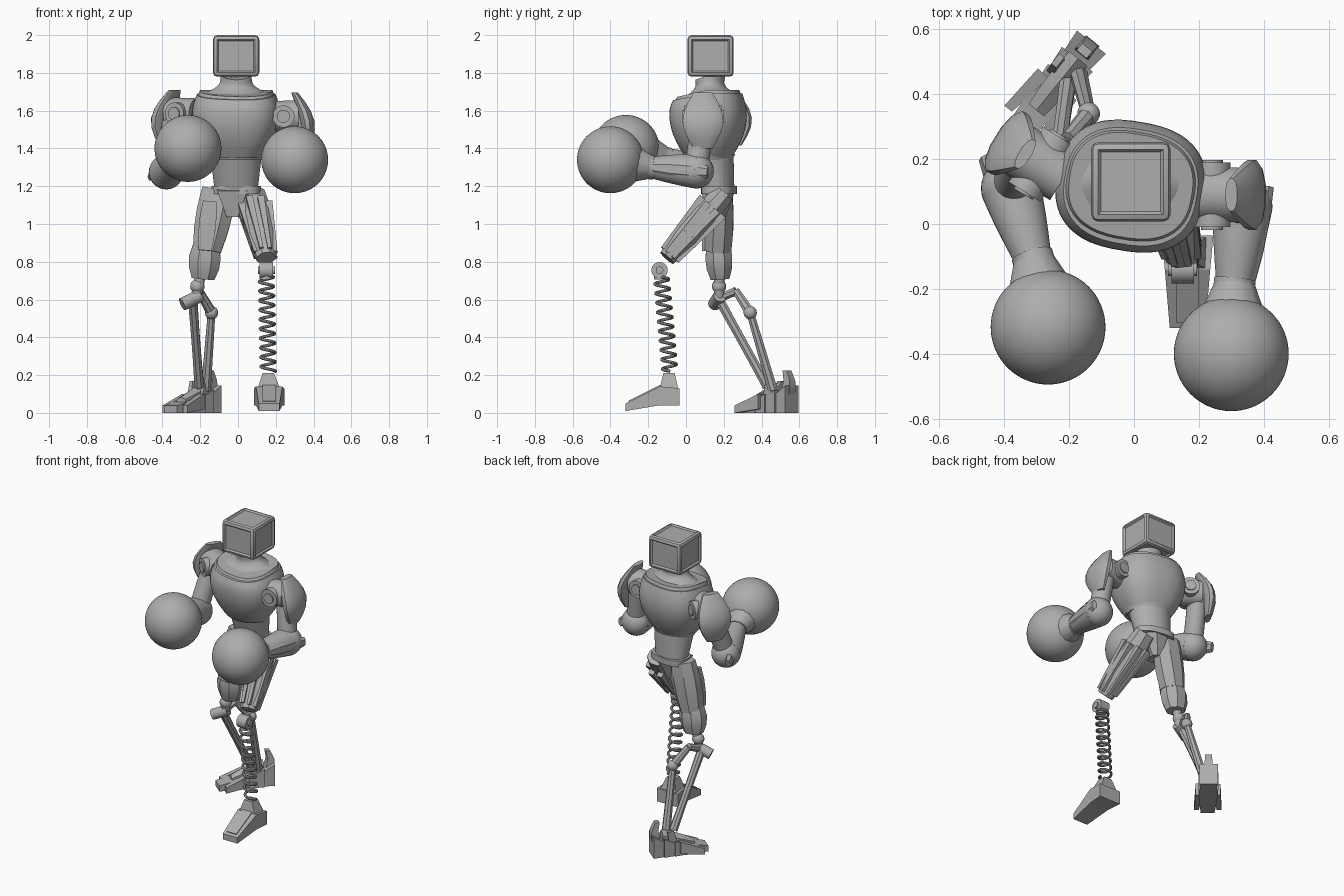
import bpy, bmesh, math
from mathutils import Vector, Matrix

cube = bpy.data.objects.get("Cube")
if cube:
    bpy.data.objects.remove(cube, do_unlink=True)

color = (.42, .42, .42, 1)
grey = bpy.data.materials.new("plain_grey")
grey.use_nodes = True
grey.diffuse_color = color
grey.node_tree.nodes["Principled BSDF"].inputs["Base Color"].default_value = color
parts = []
UP = Vector((0, 0, 1))
ACROSS = Vector((1, 0, 0))


def add(name, bm):
    bmesh.ops.recalc_face_normals(bm, faces=bm.faces)
    mesh = bpy.data.meshes.new(name)
    bm.to_mesh(mesh)
    bm.free()
    mesh.materials.append(grey)
    part = bpy.data.objects.new(name, mesh)
    bpy.context.collection.objects.link(part)
    parts.append(part)


def swell(amount):
    """Scale rule that grows (or pinches) the middle of a limb."""
    return lambda t: 1 + amount * math.sin(math.pi * t)


def signed_power(value, power):
    return math.copysign(abs(value) ** (2 / power), value)


def limb(name, start, end, size, end_size=None, shape=swell(0), sides=8, steps=3,
         power=2, ref=None, axis=None, bow=Vector(), warp=None):
    """Tapered, optionally swelling and bowed tube between two points."""
    start, end, size = Vector(start), Vector(end), Vector(size)
    end_size = Vector(end_size or size)
    along = Vector(axis or end - start).normalized()
    side = Vector(ref or (UP if abs(along.x) > .8 else ACROSS))
    side = (side - along * side.dot(along)).normalized()
    depth = along.cross(side)
    flat = 1 / math.cos(math.pi / sides)
    bm = bmesh.new()
    rings = []
    for step in range(steps + 1):
        t = step / steps
        width, thick = size.lerp(end_size, t) * shape(t) * flat
        center = start.lerp(end, t) + bow * math.sin(math.pi * t)
        ring = []
        for i in range(sides):
            angle = math.tau * (i + .5) / sides
            point = (center + side * width * signed_power(math.cos(angle), power)
                     + depth * thick * signed_power(math.sin(angle), power))
            ring.append(bm.verts.new(warp(point) if warp else point))
        rings.append(ring)
    for low, high in zip(rings, rings[1:]):
        for i in range(sides):
            j = (i + 1) % sides
            bm.faces.new((low[i], low[j], high[j], high[i]))
    bm.faces.new(rings[0])
    bm.faces.new(rings[-1])
    add(name, bm)


def rod(name, start, end, radius, end_radius=None, sides=24):
    end_radius = end_radius or radius
    limb(name, start, end, (radius, radius), (end_radius, end_radius), sides=sides, steps=1)


def ball(name, center, radius, segments=32):
    bm = bmesh.new()
    bmesh.ops.create_uvsphere(bm, u_segments=segments, v_segments=segments // 2,
                              radius=radius, matrix=Matrix.Translation(center))
    add(name, bm)


# Head: chamfered box with a recessed panel on every side
bm = bmesh.new()
bmesh.ops.create_cube(bm, size=1, matrix=Matrix.Translation((-.01, .13, 1.89))
                      @ Matrix.Diagonal((.245, .245, .22, 1)))
bmesh.ops.bevel(bm, geom=bm.edges[:], offset=.022, segments=2, affect='EDGES', profile=.5)
panels = [face for face in bm.faces if face.calc_area() > .02]
bmesh.ops.inset_individual(bm, faces=panels, thickness=.012, depth=-.01)
add("head", bm)


# Torso, slightly twisted, with the neckline lower at the front
def dip(point):
    drop = max(0, point.z - 1.6) * max(0, .12 - point.y)
    return point - UP * drop * 2


def trunk(name, low, high, size, end_size=None, shape=swell(0), steps=12, power=2):
    """Section of the body between two (y, z) heights."""
    limb(name, (-.01, *low), (-.01, *high), size, end_size, shape, 48, steps,
         power, (1, -.17, 0), UP, warp=dip)


trunk("neck", (.12, 1.69), (.13, 1.79), (.18, .145), (.08, .08), swell(-.3))
trunk("chest", (.12, 1.35), (.115, 1.69), (.23, .2),
      shape=lambda t: math.sin(math.pi * (.2 + .45 * t)), power=2.5)
trunk("collar_rim", (.118, 1.68), (.118, 1.71), (.2, .17), (.19, .16), steps=1, power=2.5)
trunk("waist", (.17, 1.18), (.13, 1.4), (.115, .085), (.14, .12))
trunk("waist_band", (.13, 1.34), (.13, 1.37), (.137, .115), (.15, .13), steps=1)
trunk("belt", (.175, 1.16), (.175, 1.2), (.13, .09), steps=1, power=2.6)
limb("pelvis", (-.015, .175, 1.17), (-.03, .17, 1.04), (.11, .08), (.035, .04))
limb("crotch_plate", (-.03, .1, 1.18), (-.03, .13, 1.04), (.08, .02), (.03, .02), sides=4)

# Left leg: ridged angular thigh, knee hub, coil spring, wedge foot
hip, knee = Vector((.075, .2, 1.16)), Vector((.15, -.1, .82))
limb("left_thigh", hip, knee, (.065, .055), (.05, .045), swell(.4))
thigh_depth = (knee - hip).cross(ACROSS).normalized()
for turn in range(8):
    angle = math.pi * (turn + .5) / 4
    out = (ACROSS * math.cos(angle) + thigh_depth * math.sin(angle)) * .08
    limb("left_thigh_ridge", hip.lerp(knee, .2) + out, hip.lerp(knee, .95) + out * .7,
         (.018, .018), (.01, .01), sides=4)
hub = Vector((.15, -.14, .755))
for name, reach, radius in (("hub", .035, .043), ("pin", .045, .02)):
    rod("left_knee_" + name, hub - ACROSS * reach, hub + ACROSS * reach, radius)
rod("left_spring_cap", hub, hub - UP * .05, .03)
curve = bpy.data.curves.new("spring_path", 'CURVE')
curve.dimensions = '3D'
curve.bevel_depth = .0085
curve.bevel_resolution = 2
line = curve.splines.new('POLY')
top, foot = Vector((.15, -.13, .72)), Vector((.16, -.085, .22))
turns, steps = 10, 18
line.points.add(turns * steps)
for i, point in enumerate(line.points):
    angle = math.tau * i / steps
    swing = Vector((math.cos(angle), math.sin(angle), 0)) * .038
    point.co = (*(top.lerp(foot, i / (turns * steps)) + swing), 1)
path = bpy.data.objects.new("spring_path", curve)
bpy.context.collection.objects.link(path)
bm = bmesh.new()
depsgraph = bpy.context.evaluated_depsgraph_get()
bm.from_mesh(bpy.data.meshes.new_from_object(path.evaluated_get(depsgraph)))
bpy.data.objects.remove(path)
add("left_shin_spring", bm)
forward = (0, -1, 0)
limb("left_ankle", (.165, -.09, .1), (.16, -.09, .21), (.07, .055), (.03, .03), sides=4, axis=UP)
limb("left_heel", (.165, -.035, .085), (.165, -.14, .09), (.08, .045), (.07, .05),
     sides=4, axis=forward)
limb("left_toe", (.165, -.14, .09), (.165, -.32, .03), (.07, .05), (.055, .02),
     sides=4, axis=forward)
limb("left_toe_plate", (.165, -.13, .14), (.165, -.3, .055), (.035, .01), sides=4)

# Right leg: angular thigh, knee guard and linked rods
limb("right_thigh", (-.1, .19, 1.18), (-.165, .17, .86), (.09, .055), (.075, .07), swell(.15))
limb("right_knee_guard", (-.17, .17, .88), (-.185, .18, .71), (.07, .06), (.06, .05), swell(.3))
limb("right_thigh_plate", (-.15, .115, 1.12), (-.175, .1, .86), (.035, .015),
     shape=swell(.3), sides=4)
ball("right_knee_ball", (-.215, .175, .67), .038)
rod("right_knee_stem", (-.2, .175, .72), (-.225, .175, .6), .028)
rod("right_shin_hub", (-.295, .15, .575), (-.2, .18, .62), .034)
limb("right_shin", (-.24, .175, .6), (-.205, .43, .14), (.025, .025), shape=swell(-.1))
link, pivot = (-.205, .265, .645), (-.14, .34, .53)
rod("right_link_arm", (-.235, .16, .6), link, .022, sides=8)
rod("right_link", link, pivot, .02, .026, sides=8)
ball("right_link_ball", pivot, .035)
rod("right_rear_rod", pivot, (-.17, .46, .12), .02, .026, sides=8)

# Right foot: overlapping wedge segments from toe to heel, turned outward
toe, heel = Vector((-.355, .285, 0)), Vector((-.14, .55, 0))
heel_way = (heel - toe).normalized()
foot_side = heel_way.cross(UP)


def on_foot(t, height, offset=0):
    return toe.lerp(heel, t) + foot_side * offset + UP * height


for i in range(5):
    thick = .024 + .009 * i
    width = .05 + .012 * math.sin(math.pi * i / 5)
    limb("right_foot_segment", on_foot(i / 5, thick * .8), on_foot(i / 5 + .24, thick * 1.2),
         (width * .85, thick * .8), (width, thick * 1.2), sides=4, steps=1, axis=heel_way)
limb("right_instep", on_foot(.25, .06), on_foot(.85, .11), (.03, .02), (.035, .05),
     swell(.2), 6, axis=heel_way)
for s in (-1, 1):
    limb("right_side_toe", on_foot(.1, .02, .07 * s), on_foot(.55, .06, .055 * s),
         (.015, .02), (.022, .04), sides=4, axis=heel_way)
    limb("right_ankle_fin", on_foot(.65, .07, .035 * s), on_foot(.72, .17, .045 * s),
         (.015, .03), (.01, .02), sides=4, axis=UP, ref=foot_side)
limb("right_heel_prong", on_foot(.9, .06), on_foot(.94, .225), (.03, .035), (.02, .014),
     sides=4, axis=UP, ref=foot_side, bow=heel_way * .025)


# Arms: shoulder hub, shield, upper arm, tapered forearm, cuff and round glove
def arm(side, shoulder, out, elbow, wrist, glove):
    shoulder, out, elbow, wrist, glove = map(Vector, (shoulder, out, elbow, wrist, glove))
    rod(side + "_shoulder_axle", shoulder - out * .11, shoulder + out * .05, .08, .085, 32)
    face = out.cross(UP)
    disc = shoulder - out * .03
    for name, reach, radius in (("disc", .1, .058), ("bolt", .108, .034)):
        rod(f"{side}_shoulder_{name}", disc - face * reach, disc + face * reach, radius)
    limb(side + "_shoulder_shield", shoulder + out * .03 + UP * .125,
         shoulder + out * .09 - UP * .17, (.018, .05), shape=swell(1.15), sides=12,
         steps=6, power=2.3, ref=out, axis=-UP, bow=out * .035)
    limb(side + "_upper_arm", shoulder + out * .03, elbow, (.06, .062), sides=24)
    reach = (wrist - elbow).normalized()
    ball(side + "_elbow", elbow, .092)
    limb(side + "_forearm", elbow, wrist, (.092, .092), (.057, .057), swell(.04), 32, 8)
    limb(side + "_elbow_plate", elbow - reach * .06 + out * .075, wrist + out * .05,
         (.015, .028), (.012, .025), swell(.6), 6, ref=out)
    rod(side + "_wrist_band", wrist - reach * .015, wrist + reach * .03, .064)
    rod(side + "_cuff", wrist, wrist.lerp(glove, .45), .062, .1, 12)
    ball(side + "_glove", glove, .177, 64)


arm("left", (.27, .09, 1.57), (1, 0, 0), (.335, .055, 1.28), (.31, -.185, 1.3), (.3, -.4, 1.34))
arm("right", (-.31, .2, 1.585), (-.85, .53, 0), (-.38, .11, 1.275), (-.31, -.11, 1.345),
    (-.265, -.318, 1.4))

bpy.ops.object.select_all(action='DESELECT')
for part in parts:
    part.select_set(True)
bpy.context.view_layer.objects.active = parts[0]
bpy.ops.object.shade_smooth_by_angle(angle=math.radians(32))
